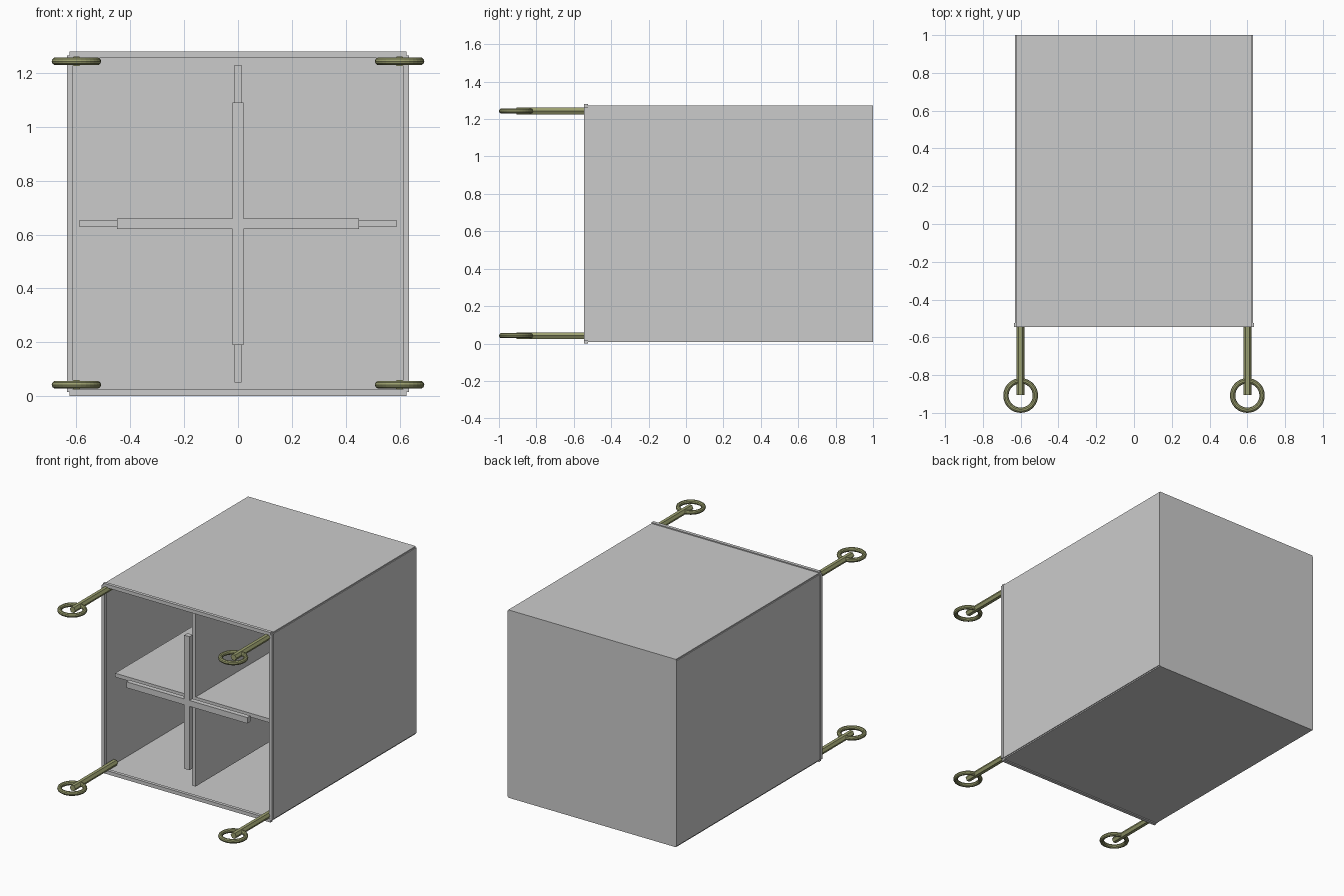
import bpy, bmesh, math

if "Cube" in bpy.data.objects:
    bpy.data.objects.remove(bpy.data.objects["Cube"])

olive = bpy.data.materials.new("olive")
olive.diffuse_color = (0.33, 0.35, 0.16, 1)
olive.use_nodes = True
olive.node_tree.nodes["Principled BSDF"].inputs["Base Color"].default_value = olive.diffuse_color


def box(name, x, y, z):
    """Box from (min, max) ranges on each axis."""
    bm = bmesh.new()
    bmesh.ops.create_cube(bm, size=1)
    for v in bm.verts:
        v.co = [r[0] if c < 0 else r[1] for c, r in zip(v.co, (x, y, z))]
    me = bpy.data.meshes.new(name)
    bm.to_mesh(me)
    bm.free()
    ob = bpy.data.objects.new(name, me)
    bpy.context.collection.objects.link(ob)
    return ob


BACK = 1.0
FRONT = -0.54

# Thin outer panels, open at the front
box("top_panel", (-0.625, 0.625), (FRONT, BACK), (1.265, 1.273))
box("bottom_panel", (-0.625, 0.625), (FRONT, BACK), (0.007, 0.015))
box("back_panel", (-0.622, 0.622), (BACK - 0.01, BACK), (0.015, 1.265))
for side, s in (("left", -1), ("right", 1)):
    box(side + "_panel", sorted((s * 0.622, s * 0.63)), (FRONT, BACK), (0.015, 1.265))
    # Side strips of the front frame
    box(side + "_front_trim", sorted((s * 0.613, s * 0.635)), (-0.545, -0.525), (0.015, 1.265))

# Top and bottom strips of the front frame
box("top_front_trim", (-0.625, 0.625), (-0.546, -0.524), (1.256, 1.28))
box("bottom_front_trim", (-0.625, 0.625), (-0.546, -0.524), (0.0, 0.024))

# Crossed inner dividers
box("vertical_divider", (-0.013, 0.013), (-0.47, 0.96), (0.05, 1.23))
box("horizontal_divider", (-0.588, 0.588), (-0.469, 0.959), (0.627, 0.653))

# Crossed bars across the opening
box("vertical_front_bar", (-0.02, 0.02), (-0.545, -0.51), (0.19, 1.09))
box("horizontal_front_bar", (-0.45, 0.45), (-0.544, -0.511), (0.62, 0.66))

# Corner rods ending in flat rings
for side, x in (("left", -0.6), ("right", 0.6)):
    for level, z in (("lower", 0.042), ("upper", 1.243)):
        bpy.ops.mesh.primitive_cylinder_add(
            vertices=6, radius=0.021, depth=0.455,
            location=(x, -0.6775, z), rotation=(math.pi / 2, 0, 0))
        rod = bpy.context.object
        rod.name = f"{level}_{side}_rod"
        # Turn the hexagon so a flat side faces up
        rod.rotation_euler = (math.pi / 2, math.pi / 6, 0)
        rod.data.materials.append(olive)

        bpy.ops.mesh.primitive_torus_add(
            location=(x, -0.908, z), major_radius=0.078, minor_radius=0.014,
            major_segments=32, minor_segments=10)
        ring = bpy.context.object
        ring.name = f"{level}_{side}_ring"
        ring.data.materials.append(olive)
